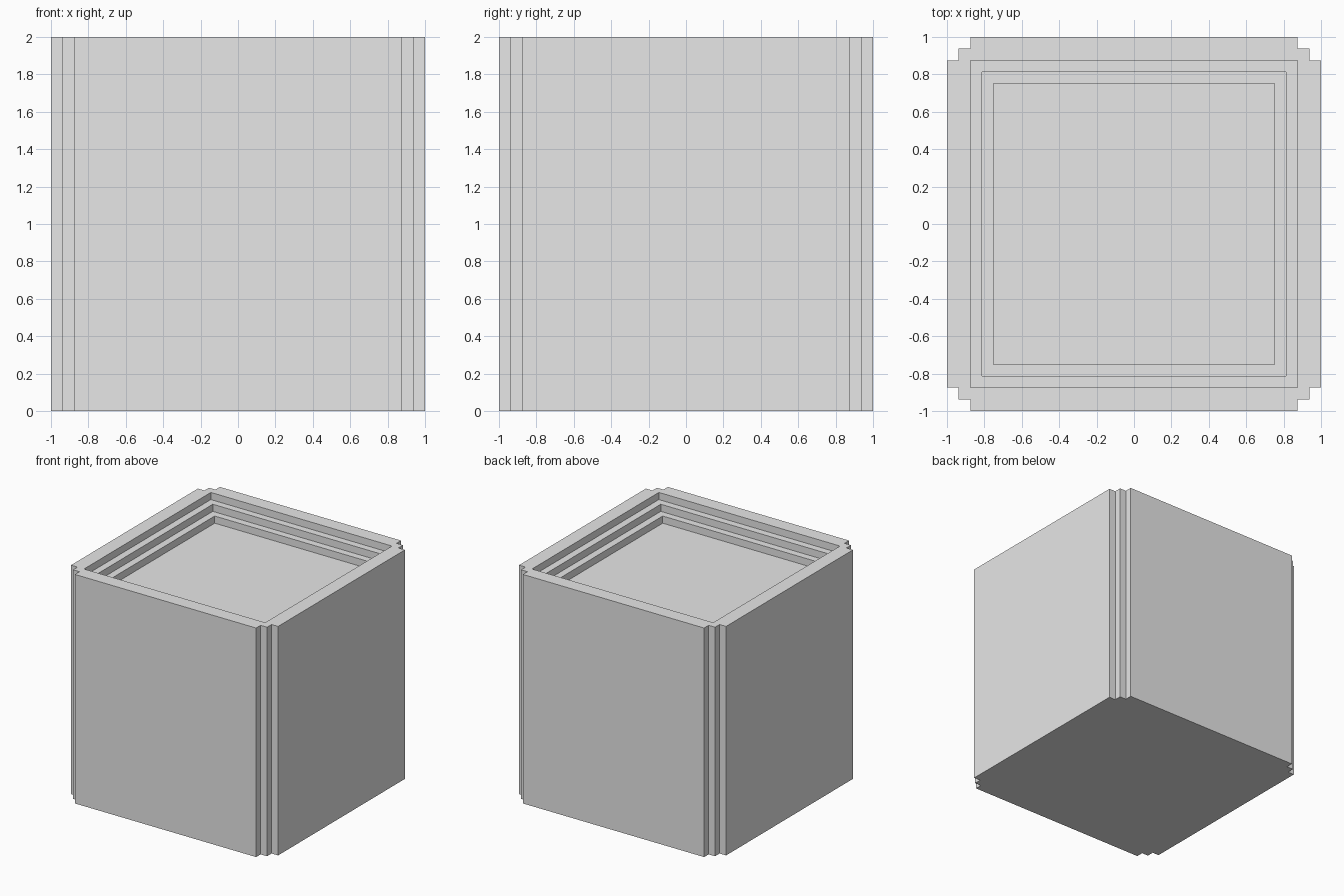
import bpy
import bmesh

cube = bpy.data.objects.get("Cube")
if cube:
    bpy.data.objects.remove(cube, do_unlink=True)

STEP = 0.0625   # width and depth of every step
HEIGHT = 2.0

# Single grey material
grey = bpy.data.materials.new("light_grey")
grey.use_nodes = True
colour = (0.8, 0.8, 0.8, 1.0)
grey.diffuse_color = colour
grey.node_tree.nodes["Principled BSDF"].inputs["Base Color"].default_value = colour


def loop_verts(bm, points, z):
    return [bm.verts.new((x, y, z)) for x, y in points]


def bridge(bm, lower, upper):
    for i in range(len(lower)):
        j = (i + 1) % len(lower)
        bm.faces.new((lower[i], lower[j], upper[j], upper[i]))


def square(half):
    return [(half, -half), (half, half), (-half, half), (-half, -half)]


# Outline: one stepped corner, turned four times
a, b, c = 1 - 2 * STEP, 1 - STEP, 1.0
corner = [(c, a), (b, a), (b, b), (a, b), (a, c)]
outline = []
for turn in range(4):
    outline += corner
    corner = [(-y, x) for x, y in corner]

bm = bmesh.new()

# Base and outer walls
bottom = loop_verts(bm, outline, 0)
top = loop_verts(bm, outline, HEIGHT)
bm.faces.new(bottom[::-1])
bridge(bm, bottom, top)

# Three recessed steps down to the sunken floor
ring = loop_verts(bm, square(a), HEIGHT)
opening = ring
for level in range(1, 4):
    z = HEIGHT - level * STEP
    wall_foot = loop_verts(bm, square(a - (level - 1) * STEP), z)
    bridge(bm, ring, wall_foot)
    if level < 3:
        ring = loop_verts(bm, square(a - level * STEP), z)
        bridge(bm, wall_foot, ring)
    else:
        bm.faces.new(wall_foot)

# Flat rim between the outline and the opening
rim_edges = [bm.edges.get((loop[i - 1], loop[i]))
             for loop in (top, opening) for i in range(len(loop))]
bmesh.ops.triangle_fill(bm, use_beauty=True, edges=rim_edges, normal=(0, 0, 1))
bmesh.ops.recalc_face_normals(bm, faces=bm.faces)

mesh = bpy.data.meshes.new("stepped_block")
bm.to_mesh(mesh)
bm.free()
mesh.materials.append(grey)
block = bpy.data.objects.new("stepped_block", mesh)
bpy.context.collection.objects.link(block)
